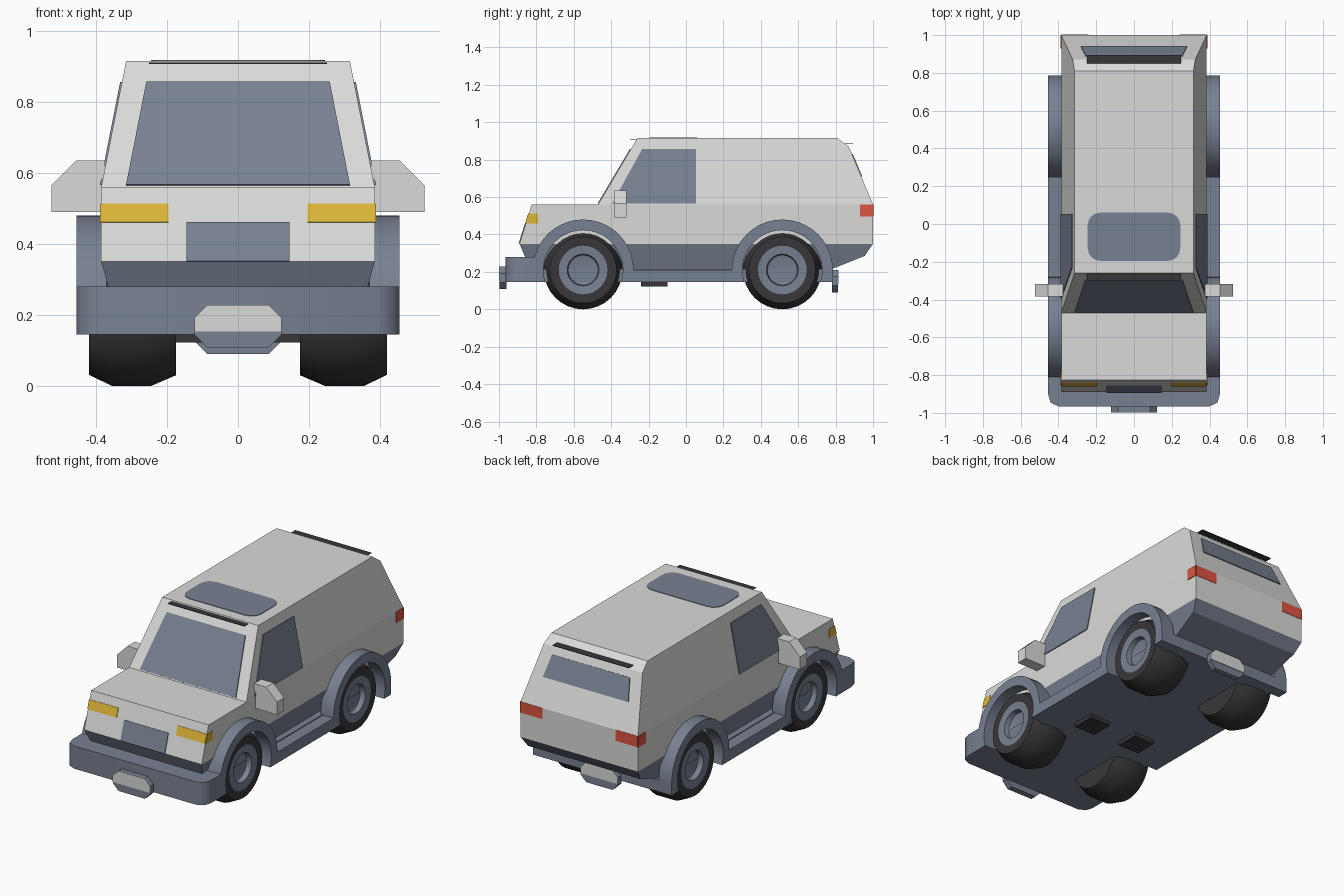
import bpy, bmesh, math
from mathutils import Vector

cube = bpy.data.objects.get("Cube")
if cube:
    bpy.data.objects.remove(cube, do_unlink=True)


def material(name, r, g, b):
    m = bpy.data.materials.new(name)
    m.use_nodes = True
    m.diffuse_color = (r, g, b, 1)
    bsdf = m.node_tree.nodes["Principled BSDF"]
    bsdf.inputs["Base Color"].default_value = (r, g, b, 1)
    bsdf.inputs["Roughness"].default_value = 0.7
    return m


WHITE = material("off_white_paint", 0.70, 0.70, 0.69)
BLUE = material("blue_grey_trim", 0.19, 0.22, 0.285)
BLACK = material("black_rubber", 0.04, 0.037, 0.042)
YELLOW = material("yellow_lamp", 0.72, 0.47, 0.04)
RED = material("red_lamp", 0.72, 0.09, 0.055)


def finish(name, bm, mats, smooth=None):
    bmesh.ops.recalc_face_normals(bm, faces=bm.faces)
    mesh = bpy.data.meshes.new(name)
    bm.to_mesh(mesh)
    bm.free()
    for m in mats:
        mesh.materials.append(m)
    ob = bpy.data.objects.new(name, mesh)
    bpy.context.collection.objects.link(ob)
    if smooth:
        bpy.ops.object.select_all(action="DESELECT")
        ob.select_set(True)
        bpy.context.view_layer.objects.active = ob
        bpy.ops.object.shade_smooth_by_angle(angle=math.radians(smooth))
    return ob


def extrude(name, points, vec, mat, smooth=None):
    """Solid made by sweeping a flat outline along a vector."""
    bm = bmesh.new()
    a = [bm.verts.new(p) for p in points]
    b = [bm.verts.new(Vector(p) + Vector(vec)) for p in points]
    bm.faces.new(a)
    bm.faces.new(b)
    for i in range(len(a)):
        j = (i + 1) % len(a)
        bm.faces.new((a[i], a[j], b[j], b[i]))
    return finish(name, bm, [mat], smooth)


def plate(name, points, mat, thick=0.005):
    """Thin panel raised outward from the surface it lies on."""
    p = [Vector(q) for q in points]
    n = (p[1] - p[0]).cross(p[2] - p[0]).normalized()
    centre = sum(p, Vector()) / len(p)
    if n.dot(centre - Vector((0, 0, 0.5))) < 0:
        n = -n
    return extrude(name, p, n * thick, mat)


def box(name, x0, x1, y0, y1, z0, z1, mat):
    outline = [(x0, y0, z0), (x1, y0, z0), (x1, y1, z0), (x0, y1, z0)]
    return extrude(name, outline, (0, 0, z1 - z0), mat)


def section(name, profile, half_width, mat):
    """Full-width shell from a side profile whose width depends on height."""
    bm = bmesh.new()
    l, r = [[bm.verts.new((s * half_width(z), y, z)) for y, z in profile] for s in (1, -1)]
    bm.faces.new(l)
    bm.faces.new(r)
    for i in range(len(l)):
        j = (i + 1) % len(l)
        bm.faces.new((l[i], l[j], r[j], r[i]))
    return finish(name, bm, [mat])


def rounded(a, b0, b1, r, steps):
    """Rectangle outline, half width a, from b0 to b1, with cut corners."""
    pts = []
    for k, (ca, cb) in enumerate([(a - r, b1 - r), (r - a, b1 - r), (r - a, b0 + r), (a - r, b0 + r)]):
        for i in range(steps + 1):
            t = math.pi / 2 * (k + i / steps)
            pts.append((ca + r * math.cos(t), cb + r * math.sin(t)))
    return pts


# Surface positions at a given height
BELT, SILL, ROOF, HALF = 0.56, 0.35, 0.915, 0.385


def side_x(z):
    return HALF - 0.07 * max(0, z - BELT) / (ROOF - BELT)


def nose_y(z):
    return -0.89 + 0.065 * (z - SILL) / (BELT - SILL)


def screen_y(z):
    return -0.47 + 0.21 * (z - BELT) / (ROOF - BELT)


def tail_y(z):
    return 1 - 0.13 * (z - BELT) / 0.31


# Body shell
section("lower_body", [(nose_y(SILL), SILL), (nose_y(BELT), BELT), (1, BELT), (1, SILL)],
        side_x, WHITE)
section("cabin", [(screen_y(BELT), BELT), (screen_y(ROOF), ROOF), (0.81, ROOF),
                  (tail_y(0.87), 0.87), (1, BELT)], side_x, WHITE)
section("skirt", [(-0.89, SILL), (-0.86, 0.28), (-0.8, 0.2), (0.78, 0.2), (0.78, 0.215),
                  (0.955, 0.285), (1, SILL)], lambda z: HALF - 0.28 * (SILL - z), BLUE)

# Floor and front bumper
END, BOTTOM = 0.785, 0.145
box("floor", -HALF, HALF, -0.79, END, BOTTOM, 0.215, BLUE)
corner = [(0.455, -0.79), (0.455, -0.9), (0.442, -0.945), (0.4, -0.965)]
extrude("front_bumper", [(x, y, BOTTOM) for x, y in corner] +
        [(-x, y, BOTTOM) for x, y in reversed(corner)], (0, 0, 0.135), BLUE, 50)

# Fenders with wheel arches and running boards
AXLES, HUB = (-0.55, 0.515), 0.21


def arc(y, radius, start, stop, steps=20):
    angles = [math.radians(start + (stop - start) * i / steps) for i in range(steps + 1)]
    return [(y + radius * math.cos(t), HUB + radius * math.sin(t)) for t in angles]


dip = math.degrees(math.asin((HUB - BOTTOM) / 0.213))
outline = [(AXLES[0] - 0.27, BOTTOM)]
for y in AXLES:
    outline += arc(y, 0.27, 180, 0)
outline.append((END, BOTTOM))
for y in reversed(AXLES):
    outline += arc(y, 0.213, -dip, 180 + dip)
for s, label in ((1, "left"), (-1, "right")):
    extrude(label + "_fender", [(s * 0.37, y, z) for y, z in outline], (s * 0.085, 0, 0), BLUE, 30)

# Wheels: tyre and dished rim turned about the axle
TYRE = [(0, 0.175), (0.18, 0.175), (0.21, 0.245), (0.21, 0.355), (0.178, 0.42), (0.13, 0.42)]
RIM = [(0.085, 0.415), (0.08, 0.385), (0.065, 0.38), (0, 0.38)]


def wheel(name, s, y, steps=32):
    bm = bmesh.new()
    rings = []
    for r, x in TYRE + RIM:
        if r == 0:
            rings.append([bm.verts.new((s * x, y, HUB))] * steps)
        else:
            turn = [2 * math.pi * i / steps for i in range(steps)]
            rings.append([bm.verts.new((s * x, y + r * math.cos(t), HUB + r * math.sin(t))) for t in turn])
    for k in range(len(rings) - 1):
        for i in range(steps):
            j = (i + 1) % steps
            quad = (rings[k][i], rings[k][j], rings[k + 1][j], rings[k + 1][i])
            f = bm.faces.new(list(dict.fromkeys(quad)))
            f.material_index = int(k >= len(TYRE) - 1)
    finish(name, bm, [BLACK, BLUE], 35)


for s, label in ((1, "left"), (-1, "right")):
    for y, place in zip(AXLES, ("front", "rear")):
        wheel(f"{place}_{label}_wheel", s, y)

    # Side window
    plate(label + "_side_window", [(s * side_x(z), y, z) for y, z in
          [(-0.395, 0.565), (-0.235, 0.855), (0.053, 0.855), (0.053, 0.565)]], BLUE)
    # Door mirror
    mirror = [(0.375, 0.49), (0.525, 0.49), (0.525, 0.565), (0.455, 0.635), (0.375, 0.635)]
    extrude(label + "_mirror", [(s * x, -0.385, z) for x, z in mirror], (0, 0.068, 0), WHITE)
    # Lamps wrapping round the corners
    lo, hi = 0.46, 0.512
    plate(label + "_headlamp_front", [(s * x, nose_y(z), z) for x, z in
          [(0.195, lo), (HALF, lo), (HALF, hi), (0.195, hi)]], YELLOW, 0.004)
    plate(label + "_headlamp_side", [(s * HALF, nose_y(lo), lo), (s * HALF, -0.79, lo),
          (s * HALF, -0.79, hi), (s * HALF, nose_y(hi), hi)], YELLOW, 0.004)
    lo, hi = 0.495, BELT
    plate(label + "_tail_lamp_rear", [(s * x, 0.998, z) for x, z in
          [(0.24, lo), (HALF, lo), (HALF, hi), (0.24, hi)]], RED, 0.004)
    plate(label + "_tail_lamp_side", [(s * HALF, y, z) for y, z in
          [(0.93, lo), (1, lo), (1, hi), (0.93, hi)]], RED, 0.004)
    # Pads under the floor
    x0, x1 = sorted((s * 0.09, s * 0.23))
    box(label + "_floor_pad", x0, x1, -0.24, -0.1, 0.122, 0.15, BLACK)

# Glass and grille
plate("windscreen", [(x, screen_y(z), z) for x, z in
      [(-0.315, 0.565), (0.315, 0.565), (0.258, 0.855), (-0.258, 0.855)]], BLUE)
plate("rear_window", [(x, tail_y(z), z) for x, z in
      [(-0.28, 0.71), (0.28, 0.71), (0.255, 0.83), (-0.255, 0.83)]], BLUE)
plate("sunroof", [(x, y, ROOF) for x, y in rounded(0.245, -0.195, 0.06, 0.065, 4)], BLUE, 0.003)
plate("grille", [(x, nose_y(z), z) for x, z in
      [(-0.145, SILL), (0.145, SILL), (0.145, 0.46), (-0.145, 0.46)]], BLUE)

# Dark trim strips above the front and rear glass
box("front_trim_strip", -0.25, 0.25, -0.3, -0.265, 0.907, 0.91, BLACK)
box("rear_trim_strip", -0.25, 0.25, 0.85, 0.894, 0.886, 0.889, BLACK)

# Bumper badges: trim-coloured block with a pale upper face
for label, y0, y1, z0, face in (("front", -0.96, -0.996, 0.108, -0.996), ("rear", 0.78, 0.812, 0.09, 0.812)):
    shape = rounded(0.122, z0, z0 + 0.12, 0.036, 1)
    extrude(label + "_badge_block", [(x, y0, z) for x, z in shape], (0, y1 - y0, 0), BLUE)
    split = z0 + 0.045
    upper = [(x, face, z) for x, z in shape if z > split]
    plate(label + "_badge_face", upper + [(-0.122, face, split), (0.122, face, split)], WHITE, 0.003)
